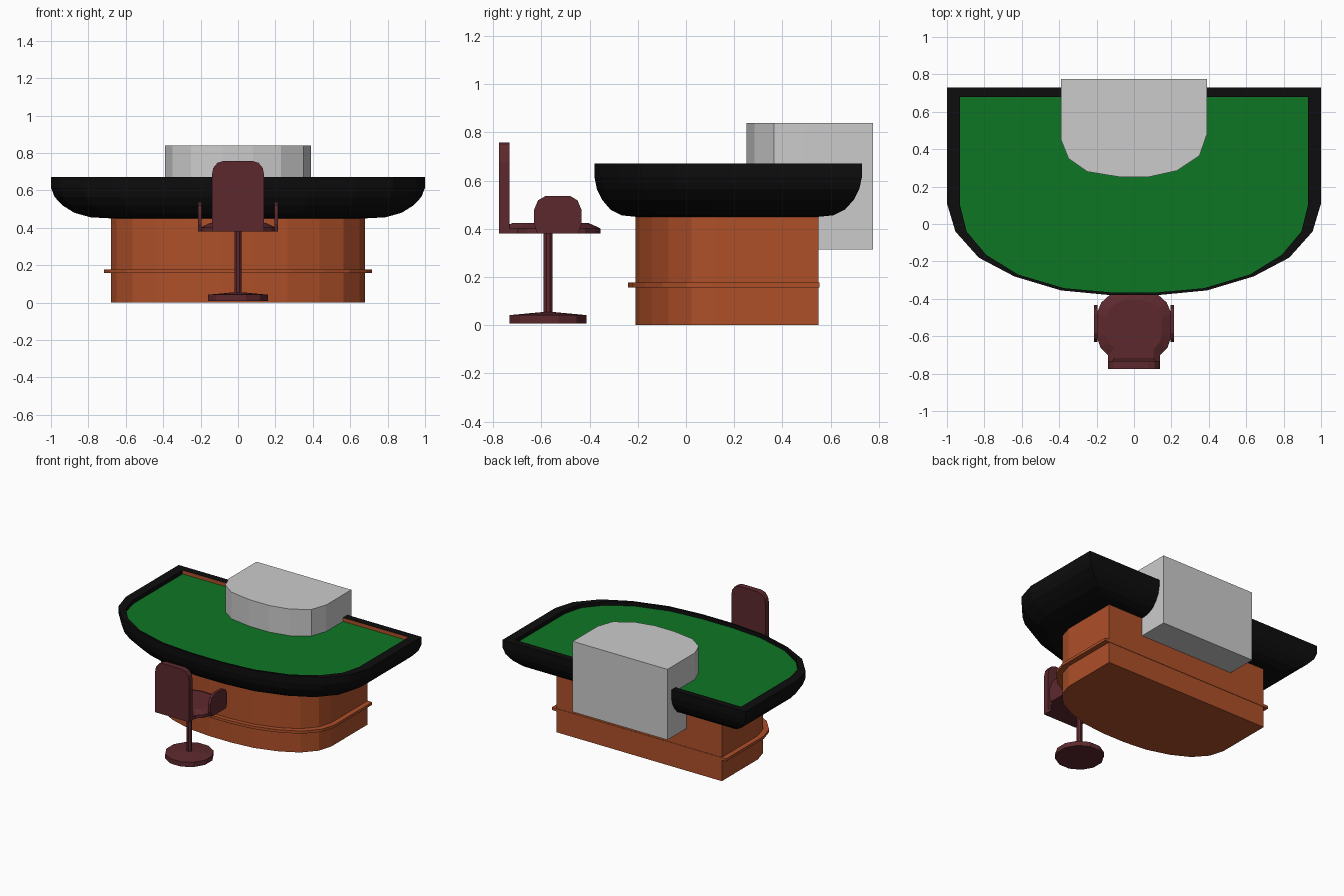
import bpy, bmesh, math
from mathutils import Vector

if "Cube" in bpy.data.objects:
    bpy.data.objects.remove(bpy.data.objects["Cube"])


def material(name, rgb):
    m = bpy.data.materials.new(name)
    m.diffuse_color = (*rgb, 1)
    m.use_nodes = True
    m.node_tree.nodes["Principled BSDF"].inputs["Base Color"].default_value = m.diffuse_color
    return m


WOOD = material("wood", (0.42, 0.08, 0.022))
BLACK = material("black_padding", (0.004, 0.004, 0.004))
FELT = material("green_felt", (0.004, 0.18, 0.018))
MAROON = material("maroon", (0.11, 0.022, 0.027))


def loft(name, rings, mat=None, cap_start=True, cap_end=True):
    """Skin a list of equally sized point rings."""
    bm = bmesh.new()
    vs = [[bm.verts.new(p) for p in ring] for ring in rings]
    n = len(vs[0])
    for a, b in zip(vs, vs[1:]):
        for i in range(n):
            j = (i + 1) % n
            bm.faces.new((a[i], a[j], b[j], b[i]))
    if cap_start:
        bm.faces.new(vs[0])
    if cap_end:
        bm.faces.new(vs[-1])
    bmesh.ops.recalc_face_normals(bm, faces=bm.faces)
    me = bpy.data.meshes.new(name)
    bm.to_mesh(me)
    bm.free()
    ob = bpy.data.objects.new(name, me)
    bpy.context.collection.objects.link(ob)
    if mat:
        me.materials.append(mat)
    return ob


def mirrored(half):
    return half + [(-x, y) for x, y in reversed(half)]


def at_z(outline, z):
    return [(x, y, z) for x, y in outline]


def prism(name, outline, z0, z1, mat=None):
    return loft(name, [at_z(outline, z0), at_z(outline, z1)], mat)


def circle(r, sides, cy, turn=0.0):
    return [(r * math.cos(turn + math.tau * i / sides),
             cy + r * math.sin(turn + math.tau * i / sides)) for i in range(sides)]


# Shared D-shaped outlines
outer = mirrored([(1, 0.73), (1, 0.11), (0.955, -0.04), (0.83, -0.18),
                  (0.64, -0.28), (0.39, -0.355), (0.13, -0.38)])
inner = mirrored([(0.93, 0.68), (0.93, 0.10), (0.895, -0.04), (0.79, -0.165),
                  (0.62, -0.27), (0.375, -0.343), (0.13, -0.365)])
base = [(x * 0.68, 0.55 - (0.73 - y) * 0.685) for x, y in outer]

# Wooden pedestal and its trim band
prism("pedestal", base, 0, 0.46, WOOD)
trim = [(x * 1.055, 0.553 - (0.55 - y) * 1.045) for x, y in base]
prism("pedestal_trim", trim, 0.157, 0.177, WOOD)

# Padded bowl-shaped rim, from the felt edge over the top and under to the pedestal
rings = [at_z(inner, 0.64), at_z(inner, 0.67)]
for t, z in [(0, 0.67), (0, 0.615), (0.06, 0.565), (0.19, 0.52),
             (0.39, 0.48), (0.66, 0.456), (1, 0.45)]:
    rings.append([Vector((*o, z)).lerp(Vector((*b, z)), t) for o, b in zip(outer, base)])
loft("padded_rim", rings, BLACK, cap_start=False)

# Felt playing surface and wooden strip along the back edge
prism("felt_top", inner, 0.625, 0.642, FELT)
prism("back_strip", [(-0.93, 0.678), (0.93, 0.678), (0.93, 0.685), (-0.93, 0.685)],
      0.63, 0.668, WOOD)

# Grey dealer box
prism("dealer_box", [(0.39, 0.775), (0.39, 0.48), (0.35, 0.365), (0.23, 0.285),
                     (0.08, 0.252), (-0.08, 0.252), (-0.25, 0.28), (-0.35, 0.35),
                     (-0.39, 0.45), (-0.39, 0.775)], 0.315, 0.84)

# Chair foot and post
CY = -0.572
t = math.pi / 12
loft("chair_foot", [at_z(circle(0.165, 12, CY, t), 0.007), at_z(circle(0.165, 12, CY, t), 0.042),
                    at_z(circle(0.02, 12, CY, t), 0.055)], MAROON)
prism("chair_post", circle(0.02, 8, CY, math.pi / 8), 0.04, 0.39, MAROON)

# Chair seat with chamfered top
seat = mirrored([(0.06, -0.355), (0.125, -0.375), (0.175, -0.42), (0.2, -0.48),
                 (0.2, -0.6), (0.18, -0.66), (0.14, -0.7), (0.14, -0.77)])
seat_top = [(x * 0.75, -0.56 + (y + 0.56) * 0.75) for x, y in seat]
loft("chair_seat", [at_z(seat, 0.38), at_z(seat, 0.402), at_z(seat_top, 0.425)], MAROON)

# Chair backrest with rounded top corners
back = mirrored([(0.14, 0.38), (0.14, 0.68), (0.132, 0.72), (0.11, 0.747), (0.075, 0.758)])
loft("chair_back", [[(x, y, z) for x, z in back] for y in (-0.775, -0.733)], MAROON)

# Arched side panels serving as armrests
arm = [(c + -0.532, z) for c, z in
       mirrored([(0.085, 0.38), (0.098, 0.42), (0.098, 0.48), (0.082, 0.518), (0.05, 0.537)])]
for side, name in ((-1, "left_armrest"), (1, "right_armrest")):
    loft(name, [[(side * x, y, z) for y, z in arm] for x in (0.195, 0.215)], MAROON)
